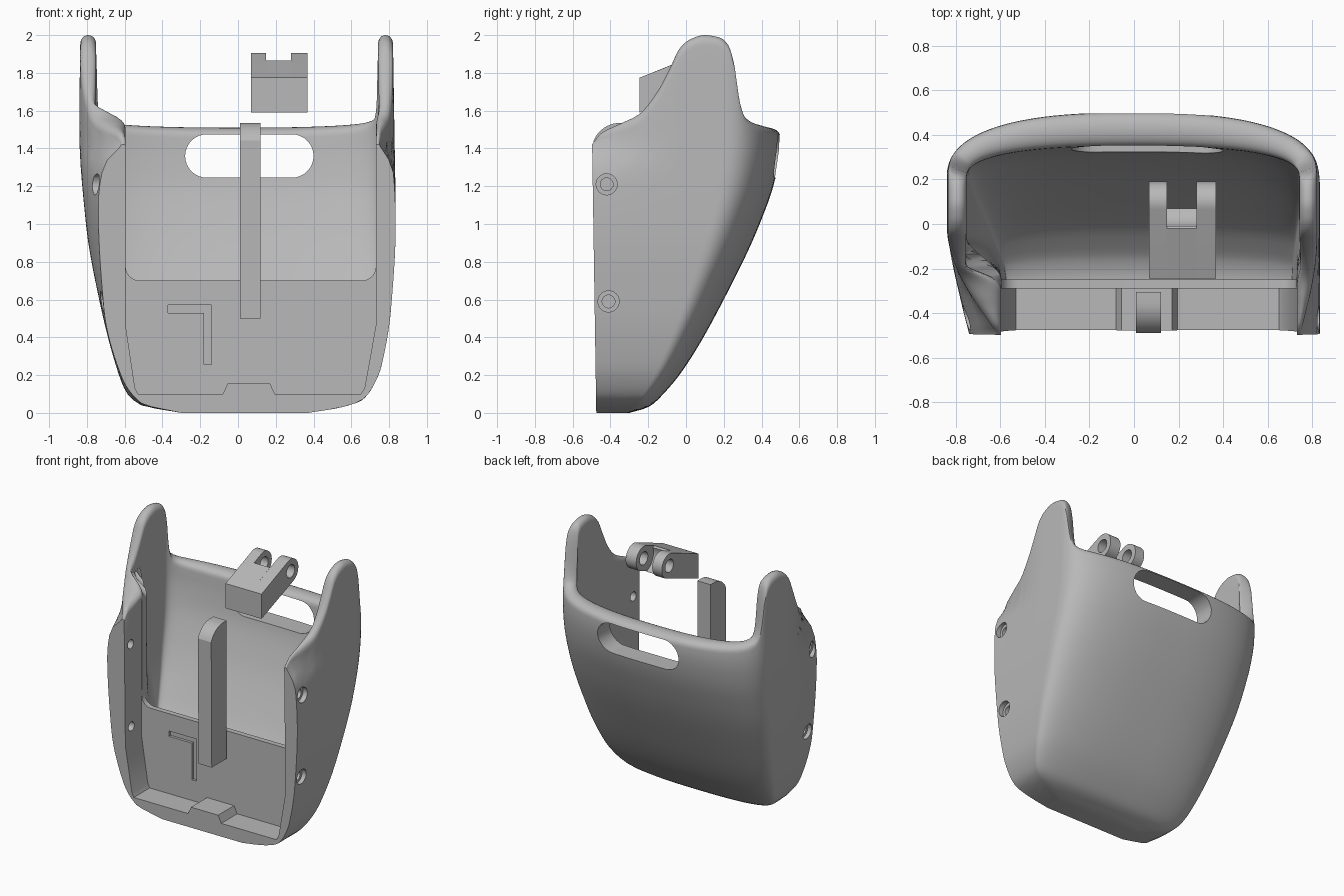
import bpy, bmesh, math
from mathutils import Vector

cube = bpy.data.objects.get("Cube")
if cube:
    bpy.data.objects.remove(cube, do_unlink=True)

grey = bpy.data.materials.new("light_grey")
grey.use_nodes = True
colour = (0.48, 0.48, 0.48, 1)
grey.diffuse_color = colour
grey.node_tree.nodes["Principled BSDF"].inputs["Base Color"].default_value = colour


def curve(points):
    """Smooth monotone function through (position, value) points."""
    def slope(i):
        if i == 0 or i == len(points) - 1:
            a, b = (points[0], points[1]) if i == 0 else (points[-2], points[-1])
            return (b[1] - a[1]) / (b[0] - a[0])
        p, q, r = points[i - 1:i + 2]
        left, right = (q[1] - p[1]) / (q[0] - p[0]), (r[1] - q[1]) / (r[0] - q[0])
        return 0 if left * right <= 0 else 2 * left * right / (left + right)

    def value(t):
        t = min(max(t, points[0][0]), points[-1][0])
        i = max(k for k in range(len(points) - 1) if points[k][0] <= t)
        (a, va), (b, vb) = points[i], points[i + 1]
        w, u = b - a, (t - a) / (b - a)
        return (va * (1 + 2 * u) * (1 - u) ** 2 + vb * u * u * (3 - 2 * u)
                + w * u * (1 - u) * (slope(i) * (1 - u) - slope(i + 1) * u))
    return value


def make_object(name, bm):
    bmesh.ops.recalc_face_normals(bm, faces=bm.faces)
    mesh = bpy.data.meshes.new(name)
    bm.to_mesh(mesh)
    bm.free()
    mesh.materials.append(grey)
    obj = bpy.data.objects.new(name, mesh)
    bpy.context.collection.objects.link(obj)
    return obj


def extrude(name, outline, axis, start, end):
    """Extrude a 2D outline: (y, z) along x, or (x, z) along y."""
    bm = bmesh.new()
    place = (lambda p, d: (d, *p)) if axis == "x" else (lambda p, d: (p[0], d, p[1]))
    face = bm.faces.new([bm.verts.new(place(p, start)) for p in outline])
    new = bmesh.ops.extrude_face_region(bm, geom=[face])["geom"]
    shift = Vector((end - start, 0, 0) if axis == "x" else (0, end - start, 0))
    bmesh.ops.translate(bm, vec=shift, verts=[v for v in new if isinstance(v, bmesh.types.BMVert)])
    return make_object(name, bm)


def arc(cx, cy, r, a, b, n=16):
    return [(cx + r * math.cos(math.radians(a + (b - a) * k / n)),
             cy + r * math.sin(math.radians(a + (b - a) * k / n))) for k in range(n + 1)]


def disc(y, z, r):
    return arc(y, z, r, 0, 345, 23)


def cut(target, cutters):
    for tool in cutters:
        tool.hide_render = True
        mod = target.modifiers.new(tool.name, "BOOLEAN")
        mod.operation, mod.solver, mod.object = "DIFFERENCE", "EXACT", tool
    bpy.context.view_layer.update()
    graph = bpy.context.evaluated_depsgraph_get()
    mesh = bpy.data.meshes.new_from_object(target.evaluated_get(graph))
    target.modifiers.clear()
    target.data = mesh
    for tool in cutters:
        bpy.data.objects.remove(tool, do_unlink=True)


def smooth(obj, angle=35):
    bpy.ops.object.select_all(action="DESELECT")
    obj.select_set(True)
    bpy.context.view_layer.objects.active = obj
    bpy.ops.object.shade_smooth_by_angle(angle=math.radians(angle))


# Shell shape: rim height along depth, then outlines along height
rim = curve([(-.5, 1.42), (-.45, 1.48), (-.35, 1.53), (-.25, 1.58), (-.15, 1.7), (-.08, 1.83),
             (-.03, 1.93), (.03, 1.98), (.1, 2), (.17, 1.99), (.23, 1.95), (.26, 1.86),
             (.275, 1.75), (.29, 1.66), (.32, 1.58), (.38, 1.54), (.5, 1.51)])
back = curve([(0, -.3), (.03, -.2), (.1, -.12), (.25, 0), (.6, .2), (1, .39), (1.25, .475), (1.42, .5), (2, .5)])
inner_back = curve([(.34, -.24), (.36, -.17), (.42, -.09), (.5, -.01), (.7, .11), (1, .25), (1.25, .325), (1.5, .35), (2, .35)])
side = {-1: curve([(0, -.3), (.04, -.51), (.1, -.585), (.2, -.63), (.6, -.735), (1, -.805), (1.5, -.84), (2, -.835)]),
        1: curve([(0, .37), (.03, .55), (.07, .66), (.15, .72), (.25, .76), (.55, .81), (1, .835), (1.5, .828), (2, .82)])}
front_side = {-1: curve([(0, -.3), (.05, -.51), (.2, -.62), (.55, -.71), (1.1, -.74), (1.25, -.725), (1.36, -.68), (1.42, -.61)]),
              1: curve([(0, .37), (.03, .55), (.07, .66), (.15, .72), (.25, .76), (.55, .81), (1, .835), (1.25, .825), (1.36, .79), (1.42, .745)])}
BEND, FLOOR = 0.7, 0.34


def front(z):
    return -.475 - .0155 * z


def ease(t):
    t = min(max(t, 0), 1)
    return t * t * (3 - 2 * t)


def outer_point(sign, a, s, z):
    y = front(z) + s * (back(z) - front(z))
    f, w = front_side[sign](z), side[sign](z)
    x = f + (w - f) * math.sin(min(s / .5, 1) * math.pi / 2)
    return a * x, y, z


def inner_point(sign, a, s, z):
    f, yb = front(z), inner_back(z)
    bend = min(f + BEND * (back(z) - f), f + .85 * (yb - f))
    y = f + (bend - f) * s / BEND if s <= BEND else bend + (yb - bend) * (s - BEND) / (1 - BEND)
    taper = max(0, .47 - z) * .17
    near = .73 - taper if sign > 0 else -.595 + taper
    far = min(.752, side[1](z) - .08) if sign > 0 else max(-.762, side[-1](z) + .085)
    flare = max(ease((y + .25) / .2), ease((z - 1.5) / .1))
    return a * (near + (far - near) * flare), y, z


# Columns run from the left front post, round the back, to the right one
half = [(1, BEND * k / 48) for k in range(48)]
for k in range(41):
    t = math.pi / 2 * (k / 40) ** 1.3
    half.append((max(math.cos(t), 0) ** .78, BEND + (1 - BEND) * math.sin(t) ** .8))
columns = [(-1, a, s) for a, s in half] + [(1, a, s) for a, s in reversed(half[:-1])]


def column_points(sign, a, s):
    top = rim(front(1.5) + s * (.5 - front(1.5)))
    r = min(.055, .012 + s * .5)
    points = [outer_point(sign, a, s, (top - r) * (k / 32) ** 1.6) for k in range(33)]
    o, i = Vector(points[-1]), Vector(inner_point(sign, a, s, top - r))
    for k in range(1, 12):
        t = math.pi * k / 12
        p = o.lerp(i, (1 - math.cos(t)) / 2)
        p.z += r * math.sin(t) ** .8
        if s == 0:
            p.y = front(p.z)
        points.append(tuple(p))
    points += [inner_point(sign, a, s, FLOOR + (top - r - FLOOR) * (k / 32) ** 1.4) for k in range(32, -1, -1)]
    return points


bm = bmesh.new()
grid = [[bm.verts.new(p) for p in column_points(*c)] for c in columns]
for p, q in zip(grid, grid[1:]):
    for k in range(len(p) - 1):
        bm.faces.new((p[k], q[k], q[k + 1], p[k + 1]))
bm.faces.new([c[0] for c in grid])
bm.faces.new([c[-1] for c in grid])
bm.faces.new(grid[0] + grid[-1][::-1])
shell = make_object("shell", bm)


def groove():
    return extrude("groove", [(-.37, .57), (-.14, .57), (-.14, .255), (-.18, .255), (-.18, .53), (-.37, .53)], "y", -.4, -.27)


# Front recess with its bottom tab, grip slot and countersunk screw holes
recess = extrude("recess", [(-.596, 2.2), (-.596, .47), (-.545, .13), (-.53, .1), (-.08, .1), (-.055, .155),
                            (.17, .155), (.195, .1), (.65, .1), (.67, .13), (.731, .47), (.731, 2.2)], "y", -.7, -.289)
slot = extrude("slot", arc(-.165, 1.36, .115, 90, 270) + arc(.285, 1.36, .115, -90, 90), "y", .15, .7)
cutters = [recess, slot, groove()]
for y, z in ((-.42, 1.21), (-.41, .59)):
    cutters.append(extrude("screw_hole", disc(y, z, .034), "x", -1, 1))
    for sign in (-1, 1):
        surface = outer_point(sign, 1, .08, z)[0]
        cutters.append(extrude("countersink", disc(y, z, .056), "x", surface - sign * .035, sign * 1.1))
cut(shell, cutters)
smooth(shell)

# Low front panel with an angled groove
panel = extrude("front_panel", [(-.61, .31), (.745, .31), (.745, .82), (.73, .82)] + arc(.655, .775, .075, 0, -90, 8)
                + arc(-.52, .775, .075, -90, -180, 8) + [(-.595, .82), (-.61, .82)], "y", -.29, -.25)
cut(panel, [groove()])
smooth(panel)

# Loose upright latch bar
bar = extrude("latch_bar", [(-.305, .5), (-.305, 1.535)] + arc(-.35, 1.385, .15, 90, 158, 10)
              + [(-.482, .5)], "x", .01, .12)
smooth(bar, 25)

# Hinge block with two pierced knuckles
for name, x0, x1 in (("left_hinge_arm", .28, .367), ("right_hinge_arm", .068, .147)):
    arm = extrude(name, [(-.245, 1.59), (-.245, 1.775)] + arc(.1, 1.815, .09, 113, -70, 24), "x", x0, x1)
    cut(arm, [extrude("pin_hole", disc(.1, 1.815, .048), "x", x0 - .1, x1 + .1)])
    smooth(arm)
web = extrude("hinge_web", [(-.245, 1.59), (-.245, 1.775), (-.02, 1.865)] + arc(.1, 1.815, .115, 160, 255, 12), "x", .147, .28)
smooth(web)
